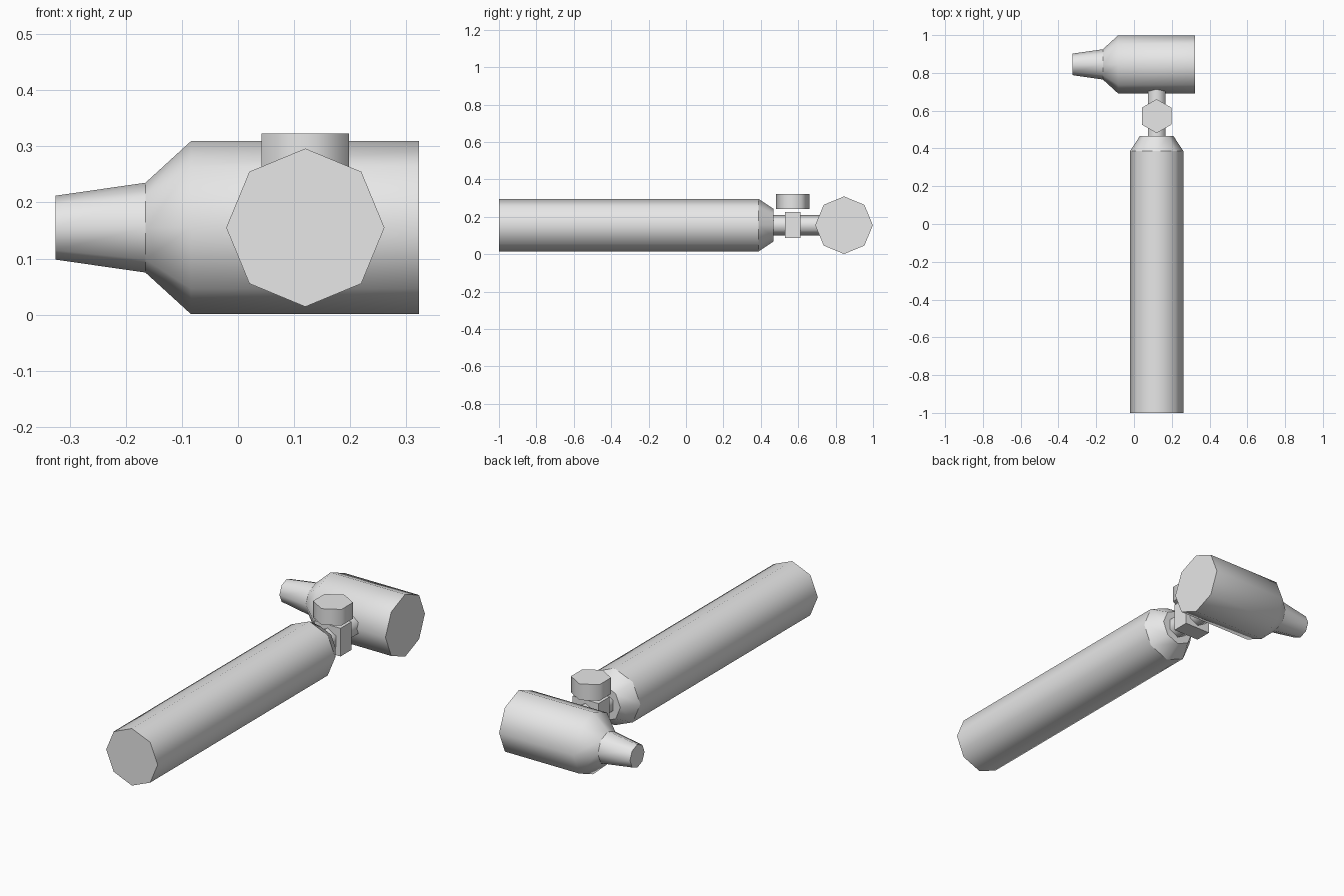
import bpy
import bmesh
import math
from mathutils import Matrix, Vector

cube = bpy.data.objects.get("Cube")
if cube:
    bpy.data.objects.remove(cube, do_unlink=True)

grey = bpy.data.materials.new("light_grey")
grey.use_nodes = True
grey.diffuse_color = (0.8, 0.8, 0.8, 1)
grey.node_tree.nodes["Principled BSDF"].inputs["Base Color"].default_value = (0.8, 0.8, 0.8, 1)

AXIS_X, AXIS_Z = 0.12, 0.155   # centre line of the handle
VALVE_Y, HEAD_Y = 0.571, 0.845


def finish(bm, name, angle=None):
    """Turn a bmesh into a grey object, optionally smooth below an angle."""
    bmesh.ops.recalc_face_normals(bm, faces=bm.faces)
    mesh = bpy.data.meshes.new(name)
    bm.to_mesh(mesh)
    bm.free()
    mesh.materials.append(grey)
    obj = bpy.data.objects.new(name, mesh)
    bpy.context.collection.objects.link(obj)
    if angle:
        bpy.ops.object.select_all(action='DESELECT')
        obj.select_set(True)
        bpy.context.view_layer.objects.active = obj
        bpy.ops.object.shade_smooth_by_angle(angle=math.radians(angle))
    return obj


def lathe(name, axis, centre, profile, sides, angle):
    """Capped prism rings along an axis; profile holds (position, radius)."""
    along = Vector([float(a == axis) for a in "xyz"])
    u = Vector((0, 1, 0)) if axis == "z" else Vector((0, 0, 1))
    v = along.cross(u)
    bm = bmesh.new()
    rings = []
    for pos, r in profile:
        ring = []
        for i in range(sides):
            t = math.tau * i / sides
            p = Vector(centre) + along * pos + r * (u * math.cos(t) + v * math.sin(t))
            ring.append(bm.verts.new(p))
        rings.append(ring)
    for a, b in zip(rings, rings[1:]):
        for i in range(sides):
            j = (i + 1) % sides
            bm.faces.new((a[i], a[j], b[j], b[i]))
    bm.faces.new(rings[0])
    bm.faces.new(rings[-1])
    return finish(bm, name, angle)


# Long handle with its tapered shoulder
handle_axis = (AXIS_X, 0, AXIS_Z)
lathe("handle", "y", handle_axis, [(-1, 0.141), (0.387, 0.141)], 8, 50)
lathe("handle_shoulder", "y", handle_axis, [(0.387, 0.141), (0.467, 0.088)], 8, 50)

# Neck joining handle and head
lathe("neck", "y", handle_axis, [(0.44, 0.054), (0.8, 0.054)], 6, 65)

# Valve block and the knob above it
bm = bmesh.new()
bmesh.ops.create_cube(bm, size=1, matrix=Matrix.Translation((AXIS_X, VALVE_Y, 0.157))
                      @ Matrix.Diagonal((0.142, 0.085, 0.139, 1)))
finish(bm, "valve_block")
lathe("valve_knob", "z", (AXIS_X, VALVE_Y, 0), [(0.243, 0.09), (0.323, 0.09)], 6, 65)

# Head with tapered end, and the nozzle
head_axis = (0, HEAD_Y, AXIS_Z)
lathe("head", "x", head_axis, [(0.323, 0.154), (-0.084, 0.154), (-0.165, 0.08)], 8, 46)
lathe("nozzle", "x", head_axis, [(-0.165, 0.08), (-0.325, 0.057)], 8, 50)
